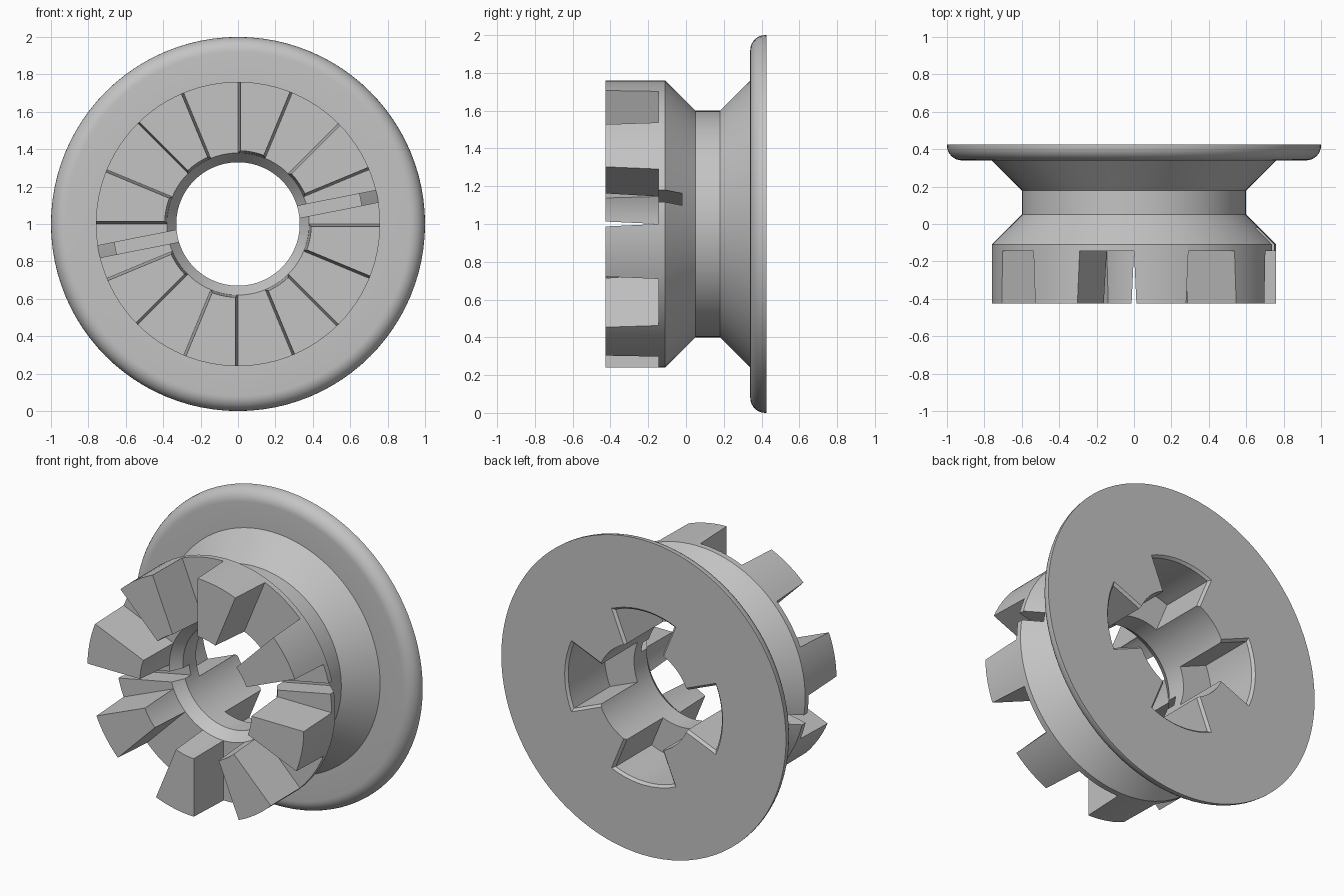
import bpy, bmesh
from math import sin, cos, asin, pi, radians

if "Cube" in bpy.data.objects:
    bpy.data.objects.remove(bpy.data.objects["Cube"])

SEGMENTS = 96
CENTRE = 1.0          # axle height
FRONT, BACK = -0.425, 0.425
FLOOR = -0.145        # bottom of the gaps between teeth

grey = bpy.data.materials.new("plain grey")
grey.use_nodes = True
colour = (0.55, 0.55, 0.55, 1)
grey.diffuse_color = colour
grey.node_tree.nodes["Principled BSDF"].inputs["Base Color"].default_value = colour


def polar(r, a, y):
    return (r * cos(a), y, CENTRE + r * sin(a))


def make_object(name, bm):
    bmesh.ops.recalc_face_normals(bm, faces=bm.faces)
    mesh = bpy.data.meshes.new(name)
    bm.to_mesh(mesh)
    bm.free()
    mesh.materials.append(grey)
    obj = bpy.data.objects.new(name, mesh)
    bpy.context.collection.objects.link(obj)
    return obj


def skin(bm, rings, closed):
    """Join rings of vertices with quads, capping the ends when not closed."""
    n = len(rings[0])
    pairs = list(zip(rings, rings[1:])) + ([(rings[-1], rings[0])] if closed else [])
    for a, b in pairs:
        for i in range(n):
            j = (i + 1) % n
            bm.faces.new((a[i], a[j], b[j], b[i]))
    if not closed:
        bm.faces.new(rings[0])
        bm.faces.new(rings[-1][::-1])


def revolve(name, profile):
    bm = bmesh.new()
    rings = [[bm.verts.new(polar(r, 2 * pi * i / SEGMENTS, y)) for i in range(SEGMENTS)]
             for r, y in profile]
    skin(bm, rings, True)
    return make_object(name, bm)


def add_sector(bm, mid, half, layers, steps=10):
    """Ring sector; each layer is (y, inner r, outer r, outward side offset)."""
    rings = []
    for y, r_in, r_out, grow in layers:
        ring = []
        for r, order in ((r_in, 1), (r_out, -1)):
            h = half + asin(grow / r)
            ring += [bm.verts.new(polar(r, mid + order * h * (2 * k / steps - 1), y))
                     for k in range(steps + 1)]
        rings.append(ring)
    skin(bm, rings, False)


def add_slot(bm, a, width):
    """Straight radial groove across the floor of one gap."""
    rings = []
    for y in (FLOOR - 0.1, -0.02):
        ring = []
        for r, side in ((0.2, -1), (0.9, -1), (0.9, 1), (0.2, 1)):
            s = side * width / 2
            ring.append(bm.verts.new((r * cos(a) - s * sin(a), y,
                                      CENTRE + r * sin(a) + s * cos(a))))
        rings.append(ring)
    skin(bm, rings, False)


def cut(target, name, bm):
    cutter = make_object(name, bm)
    cutter.hide_render = True
    mod = target.modifiers.new(name, 'BOOLEAN')
    mod.operation, mod.solver, mod.object = 'DIFFERENCE', 'EXACT', cutter
    bpy.context.view_layer.objects.active = target
    bpy.ops.object.modifier_apply(modifier=mod.name)
    bpy.data.objects.remove(cutter)


# Spool body with rounded flange, grooved waist, collar and bore
fillet = 0.08
round_edge = [(1 - fillet + fillet * sin(t), 0.34 + fillet * (1 - cos(t)))
              for t in (k * pi / 16 for k in range(9))]
profile = ([(0.33, BACK), (0.33, -0.08), (0.38, FLOOR), (0.392, FRONT),
            (0.76, FRONT), (0.76, -0.11), (0.6, 0.05), (0.6, 0.18), (0.76, 0.34)]
           + round_edge + [(1, BACK)])
spool = revolve("toothed_spool", profile)

# Eight tapered gaps that leave the teeth
gaps = bmesh.new()
for k in range(8):
    add_sector(gaps, radians(11.25 + 45 * k), radians(11.25),
               [(FLOOR, 0.2, 0.95, 0.0), (2 * FRONT - FLOOR, 0.2, 0.95, 0.026)])
cut(spool, "gap_cutter", gaps)

# Two opposite grooves in the gap floors
slots = bmesh.new()
for k in range(2):
    add_slot(slots, radians(11.25) + k * pi, 0.065)
cut(spool, "slot_cutter", slots)

# Four pockets in the back, with a chamfered rim
pockets = bmesh.new()
for k in range(4):
    add_sector(pockets, k * pi / 2, radians(22.5),
               [(0.05, 0.2, 0.54, 0.0), (BACK - 0.015, 0.2, 0.54, 0.0),
                (BACK + 0.015, 0.2, 0.57, 0.03)])
cut(spool, "pocket_cutter", pockets)

# Smooth round surfaces, crisp edges
bpy.ops.object.select_all(action='DESELECT')
spool.select_set(True)
bpy.context.view_layer.objects.active = spool
bpy.ops.object.shade_smooth_by_angle(angle=radians(25))
